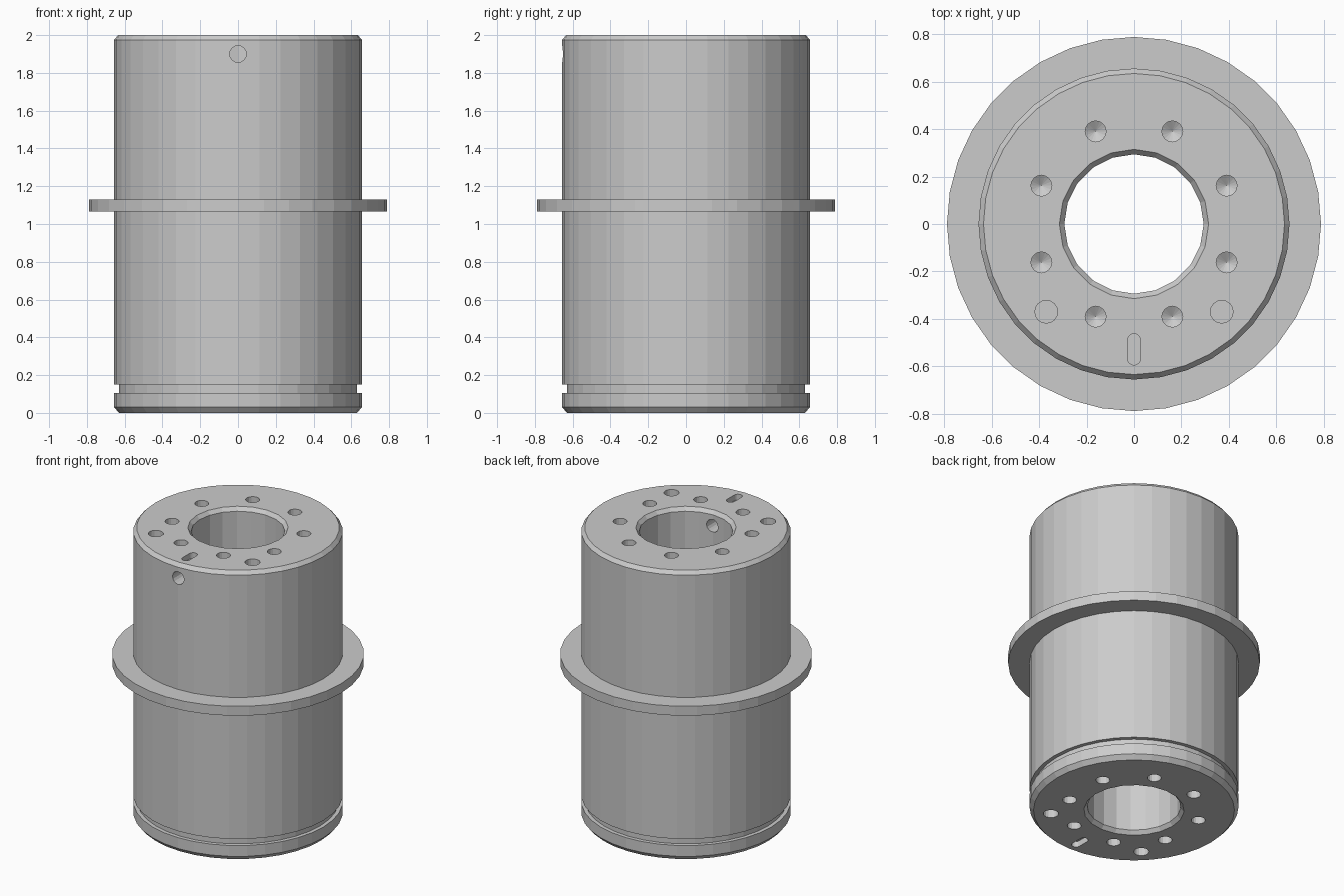
import bpy, bmesh
from math import sin, cos, pi, radians
from mathutils import Matrix, Vector

if "Cube" in bpy.data.objects:
    bpy.data.objects.remove(bpy.data.objects["Cube"])


def make_object(name, bm):
    bmesh.ops.recalc_face_normals(bm, faces=bm.faces)
    mesh = bpy.data.meshes.new(name)
    bm.to_mesh(mesh)
    bm.free()
    ob = bpy.data.objects.new(name, mesh)
    bpy.context.collection.objects.link(ob)
    return ob


def lathe(name, profile, sides, matrix=Matrix()):
    """Solid of revolution about z; radius 0 profile ends become poles."""
    bm = bmesh.new()
    rings = []
    for r, z in profile:
        n = sides if r > 0 else 1
        rings.append([bm.verts.new((r * cos(2 * pi * i / sides), r * sin(2 * pi * i / sides), z))
                      for i in range(n)])
    for a, b in zip(rings, rings[1:]):
        for i in range(sides):
            j = (i + 1) % sides
            if len(a) == 1:
                bm.faces.new((a[0], b[i], b[j]))
            elif len(b) == 1:
                bm.faces.new((a[i], a[j], b[0]))
            else:
                bm.faces.new((a[i], a[j], b[j], b[i]))
    for ring in (rings[0], rings[-1]):
        if len(ring) > 1:
            bm.faces.new(ring)
    bm.transform(matrix)
    return make_object(name, bm)


def slot(name, y0, y1, half, z0, z1):
    """Round-ended slot running along y."""
    bm = bmesh.new()
    pts = [(half * cos(pi * i / 8), y1 - half + half * sin(pi * i / 8)) for i in range(9)]
    pts += [(-half * cos(pi * i / 8), y0 + half - half * sin(pi * i / 8)) for i in range(9)]
    face = bm.faces.new([bm.verts.new((x, y, z0)) for x, y in pts])
    ext = bmesh.ops.extrude_face_region(bm, geom=[face])
    bmesh.ops.translate(bm, vec=(0, 0, z1 - z0),
                        verts=[v for v in ext["geom"] if isinstance(v, bmesh.types.BMVert)])
    return make_object(name, bm)


# Outer sleeve: chamfered ends, snap-ring groove, middle flange
R, GR, FR = 0.656, 0.63, 0.789
body = lathe("sleeve_body", [
    (0.63, 0), (R, 0.03), (R, 0.105), (GR, 0.105), (GR, 0.15), (R, 0.15),
    (R, 1.065), (FR, 1.065), (FR, 1.13), (R, 1.13), (R, 1.975), (0.635, 2)], 36)

cutters = []

# Through bore with chamfered mouths
B, C = 0.294, 0.315
cutters.append(lathe("bore_cutter", [
    (C + 0.05, -0.05), (C, 0), (B, 0.025), (B, 1.975), (C, 2), (C + 0.05, 2.05)], 20))

# Holes in both end faces, the bottom mirroring the top
for zf, s in ((2.0, 1), (0.0, -1)):
    for k in range(8):
        a = radians(22.5 + 45 * k)
        m = Matrix.Translation((0.423 * cos(a), 0.423 * sin(a), zf))
        cutters.append(lathe("bolt_hole_cutter", [
            (0.044, 0.05 * s), (0.044, -0.2 * s), (0, -0.226 * s)], 16, m))
    for x in (-0.37, 0.37):
        m = Matrix.Translation((x, -0.37, zf))
        cutters.append(lathe("dowel_hole_cutter", [(0.048, 0.05 * s), (0.048, -0.15 * s)], 16, m))
    cutters.append(slot("slot_cutter", -0.595, -0.463, 0.028, zf - 0.04 * s, zf + 0.05 * s))

# Radial hole from the front into the bore
m = Matrix.Translation((0, 0, 1.9)) @ Matrix.Rotation(radians(90), 4, 'X')
cutters.append(lathe("side_hole_cutter", [(0.044, 0.15), (0.044, 0.75)], 16, m))

# Cut everything, then discard the cutters
for c in cutters:
    c.hide_render = True
    mod = body.modifiers.new("cut", 'BOOLEAN')
    mod.operation = 'DIFFERENCE'
    mod.solver = 'EXACT'
    mod.object = c
bpy.context.view_layer.update()
done = bpy.data.meshes.new_from_object(body.evaluated_get(bpy.context.evaluated_depsgraph_get()))
body.modifiers.clear()
body.data = done
for c in cutters:
    bpy.data.objects.remove(c)
